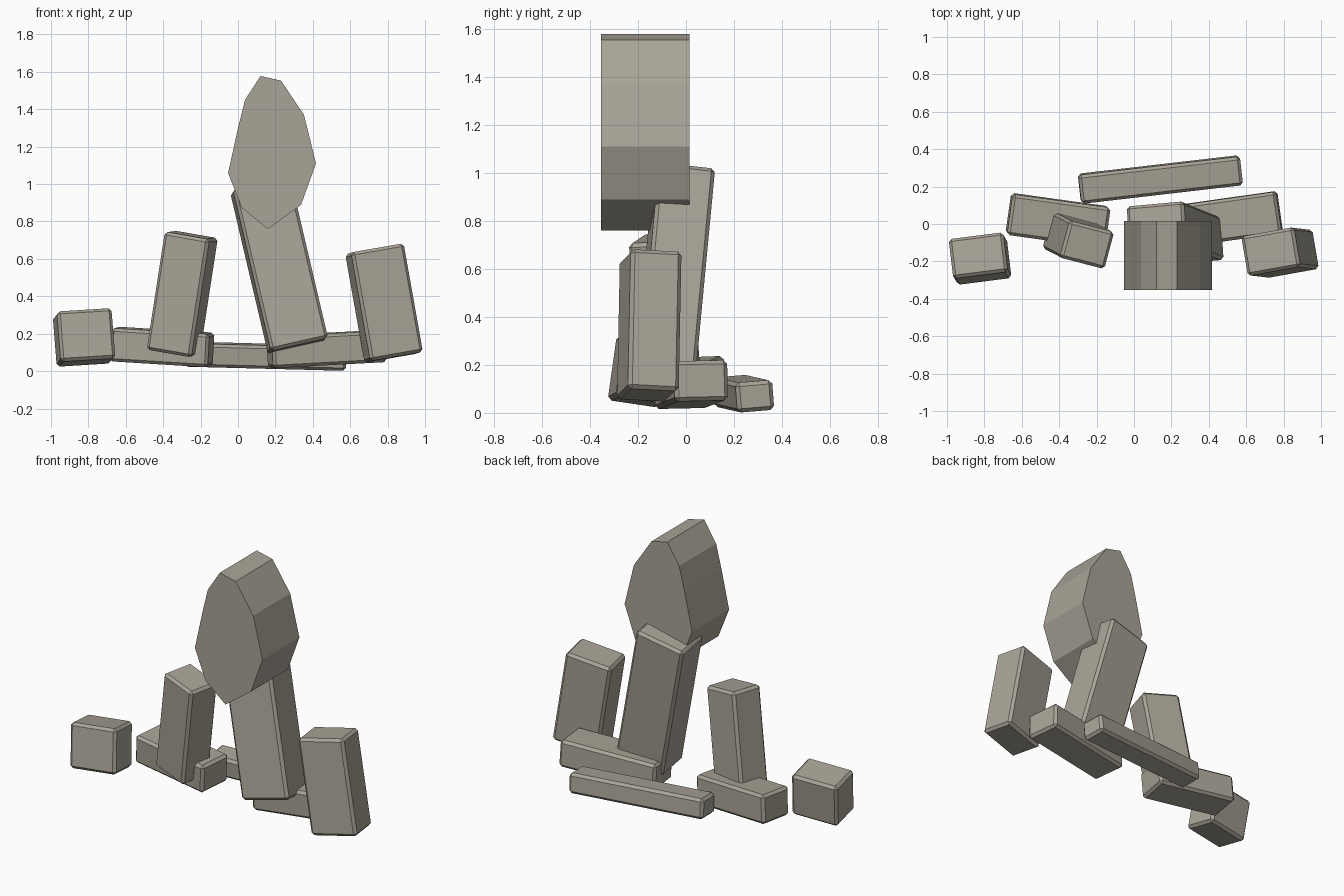
import bpy, bmesh
from mathutils import Vector, Matrix

if "Cube" in bpy.data.objects:
    bpy.data.objects.remove(bpy.data.objects["Cube"])

stone = bpy.data.materials.new("weathered stone")
stone.diffuse_color = (0.40, 0.37, 0.31, 1)
stone.use_nodes = True
stone.node_tree.nodes["Principled BSDF"].inputs["Base Color"].default_value = stone.diffuse_color


def add_object(name, bm):
    bmesh.ops.recalc_face_normals(bm, faces=bm.faces)
    mesh = bpy.data.meshes.new(name)
    bm.to_mesh(mesh)
    bm.free()
    mesh.materials.append(stone)
    ob = bpy.data.objects.new(name, mesh)
    bpy.context.collection.objects.link(ob)
    return ob


def block(name, centre, size, width_dir, up_dir):
    """Tilted stone block with chamfered edges."""
    up = Vector(up_dir).normalized()
    across = Vector(width_dir)
    across = (across - up * across.dot(up)).normalized()
    depth = up.cross(across)
    turn = Matrix((across, depth, up)).transposed().to_4x4()
    bm = bmesh.new()
    bmesh.ops.create_cube(bm, size=1)
    bmesh.ops.scale(bm, vec=size, verts=bm.verts)
    bmesh.ops.bevel(bm, geom=bm.edges[:], offset=0.016, segments=1,
                    affect='EDGES', profile=0.5)
    bm.transform(Matrix.Translation(centre) @ turn)
    return add_object(name, bm)


# Lying blocks
block("back_lying_block", (0.141, 0.238, 0.080), (0.87, 0.155, 0.125),
      (0.86, 0.10, -0.03), (0.035, -0.08, 1))
block("left_lying_block", (-0.406, 0.018, 0.129), (0.53, 0.22, 0.178),
      (0.985, -0.137, -0.055), (0.055, -0.05, 1))
block("right_lying_block", (0.474, 0.021, 0.118), (0.615, 0.225, 0.168),
      (0.985, 0.14, 0.05), (-0.05, -0.03, 1))

# Standing blocks
block("left_cube_block", (-0.823, -0.185, 0.18), (0.295, 0.215, 0.272),
      (0.28, 0.037, 0.025), (-0.08, 0.14, 1))
block("left_standing_block", (-0.298, -0.087, 0.413), (0.25, 0.205, 0.64),
      (0.235, -0.061, -0.042), (0.154, -0.08, 1))
block("right_standing_block", (0.781, -0.153, 0.364), (0.29, 0.215, 0.59),
      (0.278, 0.05, 0.05), (-0.178, 0.02, 1))
block("centre_pillar", (0.22, -0.049, 0.565), (0.315, 0.235, 0.895),
      (0.30, 0.027, 0.066), (-0.235, 0.095, 1))

# Faceted slab on top of the pillar: outline (x, z) extruded along y
outline = [(0.12, 1.578), (0.23, 1.553), (0.353, 1.37), (0.417, 1.11),
           (0.337, 0.888), (0.16, 0.759), (0.021, 0.872), (-0.053, 1.059),
           (0.0, 1.30), (0.037, 1.449)]
bm = bmesh.new()
face = bm.faces.new([bm.verts.new((x, -0.353, z)) for x, z in outline])
ext = bmesh.ops.extrude_face_region(bm, geom=[face])
bmesh.ops.translate(bm, vec=(0, 0.368, 0),
                    verts=[g for g in ext["geom"] if isinstance(g, bmesh.types.BMVert)])
add_object("top_slab", bm)
